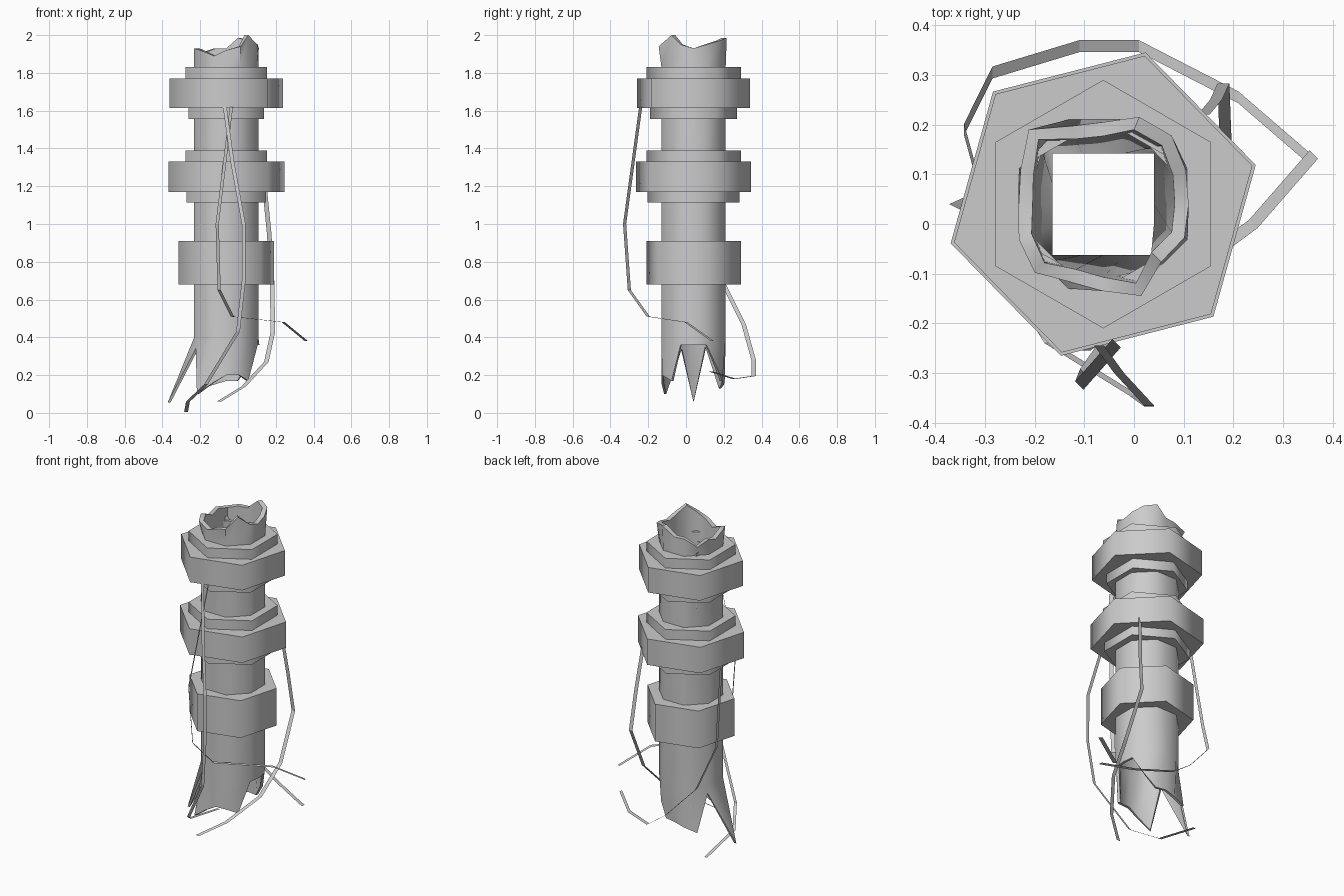
import bpy, bmesh, math

if "Cube" in bpy.data.objects:
    bpy.data.objects.remove(bpy.data.objects["Cube"])

CX, CY = -0.062, 0.04   # axis of the column


def finish(name, bm, angle=65):
    bmesh.ops.recalc_face_normals(bm, faces=bm.faces[:])
    me = bpy.data.meshes.new(name)
    bm.to_mesh(me)
    bm.free()
    ob = bpy.data.objects.new(name, me)
    bpy.context.collection.objects.link(ob)
    bpy.ops.object.select_all(action='DESELECT')
    ob.select_set(True)
    bpy.context.view_layer.objects.active = ob
    if angle:
        bpy.ops.object.shade_smooth_by_angle(angle=math.radians(angle))
    return ob


def bridge(bm, rings, closed=False):
    n = len(rings[0])
    pairs = list(zip(rings, rings[1:]))
    if closed:
        pairs.append((rings[-1], rings[0]))
    for a, b in pairs:
        for i in range(n):
            j = (i + 1) % n
            bm.faces.new((a[i], a[j], b[j], b[i]))


def polar(bm, r, deg, z):
    a = math.radians(deg)
    return bm.verts.new((CX + r * math.cos(a), CY + r * math.sin(a), z))


# hexagonal collars with a hole for the tube
def collar(name, r, z0, z1, turn):
    bm = bmesh.new()
    prof = [(0.17, z0), (r, z0), (r, z1), (0.17, z1)]
    rings = [[polar(bm, pr, turn + 60 * i, z) for i in range(6)] for pr, z in prof]
    bridge(bm, rings, closed=True)
    return finish(name, bm)


collar("top_collar", 0.31, 1.615, 1.77, 14.4)
collar("top_collar_upper_step", 0.25, 1.77, 1.83, 30)
collar("top_collar_lower_step", 0.23, 1.555, 1.615, 30)
collar("middle_collar", 0.317, 1.17, 1.33, 14.4)
collar("middle_collar_upper_step", 0.25, 1.33, 1.39, 30)
collar("middle_collar_lower_step", 0.243, 1.115, 1.17, 30)
collar("lower_collar", 0.26, 0.68, 0.91, 14.4)

# broken tube: octagon with jagged ends, (height, radius) every 22.5 degrees
top_rim = [(1.93, .172), (1.95, .18), (1.97, .195), (1.985, .19),
           (1.93, .165), (1.93, .17), (1.90, .212), (1.92, .18),
           (1.90, .17), (1.93, .184), (1.92, .195), (1.89, .17),
           (1.92, .175), (1.94, .20), (2.0, .165), (1.95, .177)]
bottom_rim = [(.36, .175), (.36, .18), (.25, .17), (.17, .165),
              (.17, .165), (.15, .175), (.13, .205), (.35, .175),
              (.055, .31), (.34, .175), (.10, .22), (.16, .185),
              (.20, .17), (.20, .18), (.17, .165), (.36, .18)]
bm = bmesh.new()
N = 16
ang = [22.5 * i for i in range(N)]
body = [.184 if i % 2 else .170 for i in range(N)]


def square(deg):
    c, s = abs(math.cos(math.radians(deg))), abs(math.sin(math.radians(deg)))
    return 0.102 / max(c, s)


def rim(data, inset):
    return [polar(bm, r - inset, ang[i], z) for i, (z, r) in enumerate(data)]


def level(radii, z):
    return [polar(bm, radii[i], ang[i], z) for i in range(N)]


bridge(bm, [rim(bottom_rim, 0), level(body, .40), level(body, 1.83), rim(top_rim, 0),
            rim(top_rim, .028), level([square(a) for a in ang], .75),
            level([b - .025 for b in body], .42), rim(bottom_rim, .015)], closed=True)
finish("broken_tube", bm, 50)


# hanging flat wires: a path swept by a constant width direction
def wire(name, path, side, width=0.024):
    bm = bmesh.new()
    dx, dy = side[0] * width / 2, side[1] * width / 2
    rows = [(bm.verts.new((x - dx, y - dy, z)), bm.verts.new((x + dx, y + dy, z)))
            for x, y, z in path]
    for a, b in zip(rows, rows[1:]):
        bm.faces.new((a[0], a[1], b[1], b[0]))
    return finish(name, bm, 0)


wire("front_wire_long", [(-.07, -.245, 1.62), (-.03, -.30, 1.33), (.03, -.365, 1.0), (.03, -.367, .70),
                         (.0, -.345, .43), (-.17, -.24, .15),
                         (-.265, -.09, .06), (-.275, .20, .005)], (1, 0), .02)
wire("front_wire_short", [(-.035, -.24, 1.62), (-.11, -.325, 1.0), (-.10, -.30, .65),
                          (-.03, -.20, .51), (.24, 0, .48), (.362, .14, .38)], (.7, -.7))
wire("right_wire", [(.14, .22, 1.2), (.165, .25, .95), (.18, .283, .70), (.185, .15, .43),
                    (.15, .0, .27), (.03, -.16, .14), (-.10, -.255, .06)], (1, 0))
wire("back_wire", [(-.32, .11, 1.2), (-.342, .19, .70), (-.285, .305, .47),
                   (-.11, .358, .28), (.01, .358, .195), (.21, .255, .18),
                   (.355, .13, .22)], (0, 1))
